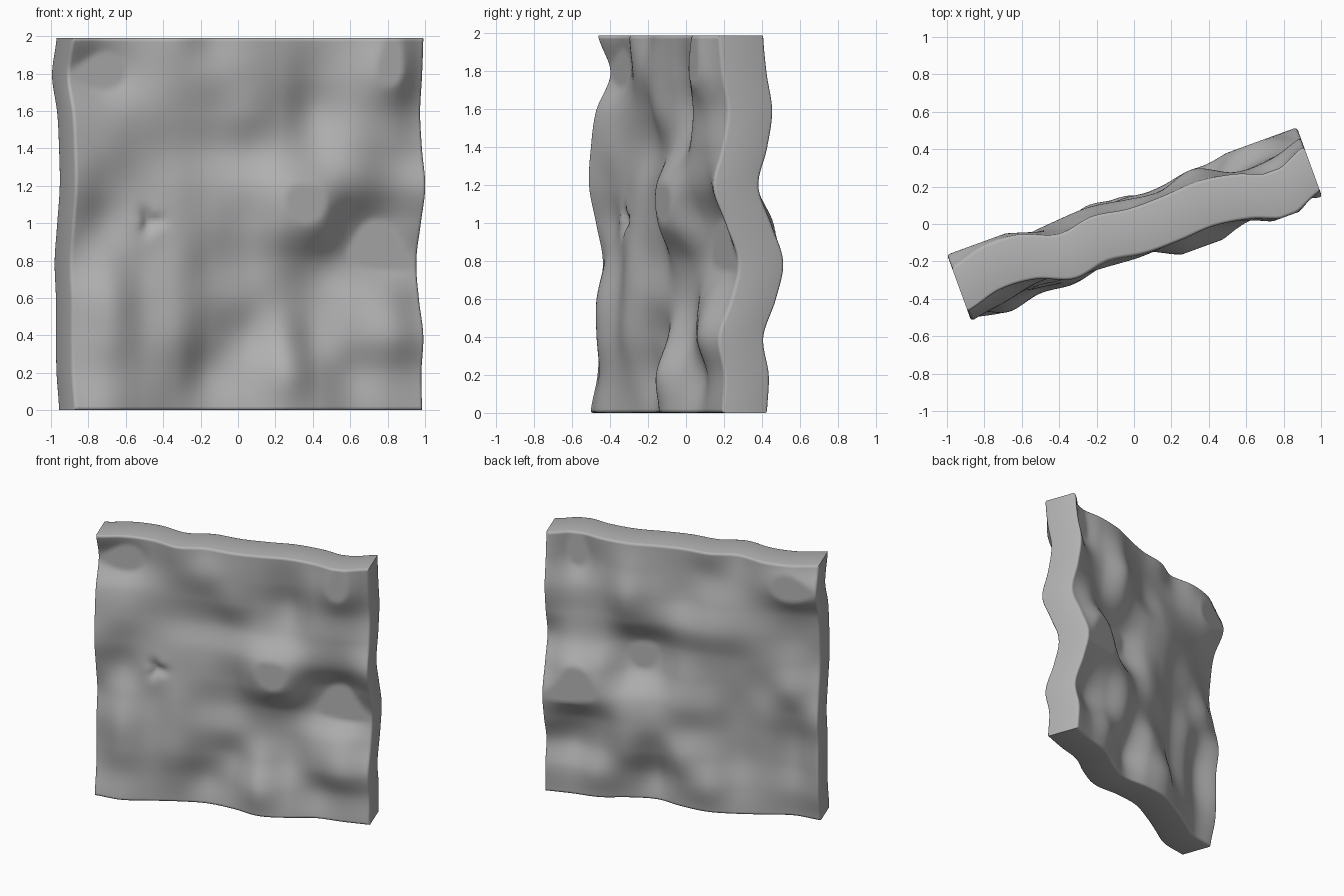
import bpy, bmesh, math
from mathutils import Matrix

if "Cube" in bpy.data.objects:
    bpy.data.objects.remove(bpy.data.objects["Cube"])

WIDTH, HEIGHT, THICK = 1.99, 1.99, 0.255
CELLS = 96
LOW, HIGH = -0.113, 0.06          # flat limits of the relief
TILT = math.radians(20)

# Relief control heights in hundredths, bottom row first, left to right
RELIEF = [
    [-5, -8, -4, 0, 2, -2, -9, -7, -2, -3, -3],
    [-1, -6, -4, -2, 5, 0, -11, -4, 1, -3, -2],
    [0, -8, -5, -6, 1, 3, -4, 2, -3, -9, -5],
    [0, -8, -4, -6, -2, 0, 1, 4, -1, -3, 2],
    [2, -3, -2, -5, 0, 2, -1, 2, 6, 8, 6],
    [-2, 2, -2, -3, -1, -1, -10, -10, 3, 7, -1],
    [-6, -1, 0, -1, 0, -3, -11, -11, -6, -3, -8],
    [-5, -3, 1, 3, 4, 1, -2, -1, -6, -5, -3],
    [-2, 0, 1, 1, 0, -4, -1, 4, -5, -6, 0],
    [6, 9, 4, -2, -4, -5, -3, 0, -7, -13, -3],
    [-1, 4, 3, -4, -1, -4, -4, -3, -6, -12, -5],
]


def spline(values, t):
    """Smooth curve through evenly spaced values, t from 0 to 1."""
    last = len(values) - 1
    t = min(max(t, 0), 1) * last
    i = min(int(t), last - 1)
    f = t - i
    a, b, c, d = (values[min(max(k, 0), last)] for k in range(i - 1, i + 3))
    return b + 0.5 * f * (c - a + f * (2 * a - 5 * b + 4 * c - d + f * (3 * (b - c) + d - a)))


def relief(u, z):
    h = spline([spline(row, u / WIDTH + 0.5) for row in RELIEF], z / HEIGHT) / 100
    return min(max(h, LOW), HIGH)


def dimple(u, z):
    """Small three-lobed crater on the front."""
    du, dz = u + 0.55, z - 1.01
    lobes = 1 + 0.25 * math.cos(3 * math.atan2(dz, du))
    return 0.04 * math.exp(-((math.hypot(du, dz) / (0.055 * lobes)) ** 2))


# Flat slab with finely divided front and back
bm = bmesh.new()
to_upright = (Matrix.Translation((0, -THICK / 2, HEIGHT / 2))
              @ Matrix.Rotation(math.radians(90), 4, 'X')
              @ Matrix.Diagonal((WIDTH / 2, HEIGHT / 2, 1, 1)))
bmesh.ops.create_grid(bm, x_segments=CELLS, y_segments=CELLS, size=1, matrix=to_upright)
front = bm.faces[:]
rest = bmesh.ops.extrude_face_region(bm, geom=front, use_keep_orig=True)
for v in rest["geom"]:
    if isinstance(v, bmesh.types.BMVert):
        v.co.y += THICK
bmesh.ops.recalc_face_normals(bm, faces=bm.faces[:])

# Softened front and back rims
rims = [e for e in bm.edges
        if e.calc_face_angle(0) > 1 and abs(e.verts[0].co.y - e.verts[1].co.y) < 0.01]
bmesh.ops.bevel(bm, geom=rims, offset=0.017, segments=3, profile=0.5, affect='EDGES')

# Waves shared by both sides, then the front crater
for v in bm.verts:
    shift = relief(v.co.x, v.co.z)
    if v.co.y < 0:
        shift += dimple(v.co.x, v.co.z)
    v.co.y += shift

bmesh.ops.rotate(bm, verts=bm.verts[:], cent=(0, 0, 0), matrix=Matrix.Rotation(TILT, 3, 'Z'))
bmesh.ops.recalc_face_normals(bm, faces=bm.faces[:])
mesh = bpy.data.meshes.new("wavy_slab")
bm.to_mesh(mesh)
bm.free()

stone = bpy.data.materials.new("stone_grey")
stone.diffuse_color = (0.45, 0.45, 0.45, 1)
stone.use_nodes = True
stone.node_tree.nodes["Principled BSDF"].inputs["Base Color"].default_value = stone.diffuse_color
mesh.materials.append(stone)

slab = bpy.data.objects.new("wavy_slab", mesh)
bpy.context.collection.objects.link(slab)
bpy.context.view_layer.objects.active = slab
slab.select_set(True)
bpy.ops.object.shade_smooth_by_angle(angle=math.radians(45))
